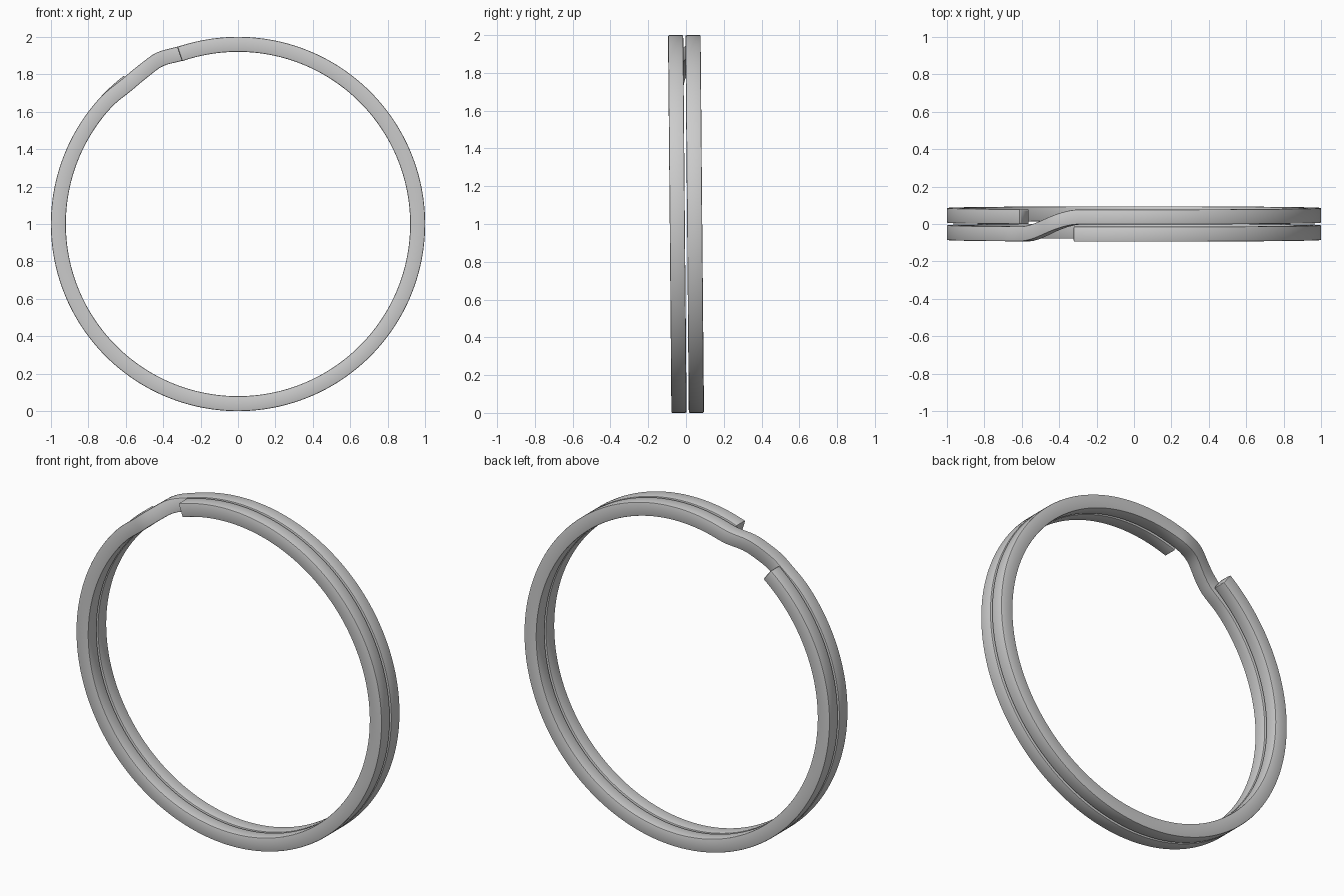
import bpy, bmesh, math

if "Cube" in bpy.data.objects:
    bpy.data.objects.remove(bpy.data.objects["Cube"])

R_OUT, R_IN, HALF_T = 1.0, 0.92, 0.04
START, END = 109.0, 127.5 - 720.0      # wire ends, winding clockwise over almost two turns
CROSS_A, CROSS_B = 127.0 - 360.0, 107.0 - 360.0 - 0.0
CROSS_A, CROSS_B = -232.0, -253.0      # crossover between front and back coil


def smooth(t):
    t = min(1.0, max(0.0, t))
    return t * t * (3 - 2 * t)


def bump(a, centre, width):
    return math.exp(-((a - centre) / width) ** 2)


def wire_centre(a):
    """Radius and y offset of the wire at angle a (degrees)."""
    s = smooth((CROSS_A - a) / (CROSS_A - CROSS_B))
    r = (R_OUT + R_IN) / 2
    r += 0.014 * bump(a, -244.5, 4.5) - 0.008 * bump(a, -231, 5)
    y = -0.046 + 0.092 * s - 0.009 * r * math.sin(math.radians(a))
    return r, y


# Rounded square cross-section
def section(half_w, half_t, b, steps=2):
    pts = []
    for k, (sx, sy) in enumerate([(1, 1), (-1, 1), (-1, -1), (1, -1)]):
        for i in range(steps + 1):
            t = math.radians(90 * k + 90 * i / steps)
            pts.append((sx * (half_w - b) + b * math.cos(t),
                        sy * (half_t - b) + b * math.sin(t)))
    return pts


# Split ring wire: sweep the section along the double coil
bm = bmesh.new()
N = 480
rings = []
angles = [START + (END - START) * i / N for i in range(N + 1)]
inset = 0.25
stations = [(START, 0.006)] + [(a, 0.0) for a in [START - inset] + angles[1:-1] + [END + inset]] + [(END, 0.006)]
for a, shrink in stations:
    r, y = wire_centre(a)
    c, s = math.cos(math.radians(a)), math.sin(math.radians(a))
    rings.append([bm.verts.new(((r + u) * c, y + v, 1 + (r + u) * s))
                  for u, v in section(0.04 - shrink, HALF_T - shrink, 0.006)])
for p, q in zip(rings, rings[1:]):
    n = len(p)
    for i in range(n):
        bm.faces.new((p[i], p[(i + 1) % n], q[(i + 1) % n], q[i]))

# End caps
bm.faces.new(rings[0])
bm.faces.new(rings[-1])
bmesh.ops.recalc_face_normals(bm, faces=bm.faces)

mesh = bpy.data.meshes.new("split_ring")
bm.to_mesh(mesh)
bm.free()
ring = bpy.data.objects.new("split_ring", mesh)
bpy.context.collection.objects.link(ring)
bpy.context.view_layer.objects.active = ring
ring.select_set(True)
bpy.ops.object.shade_smooth_by_angle(angle=math.radians(30))
